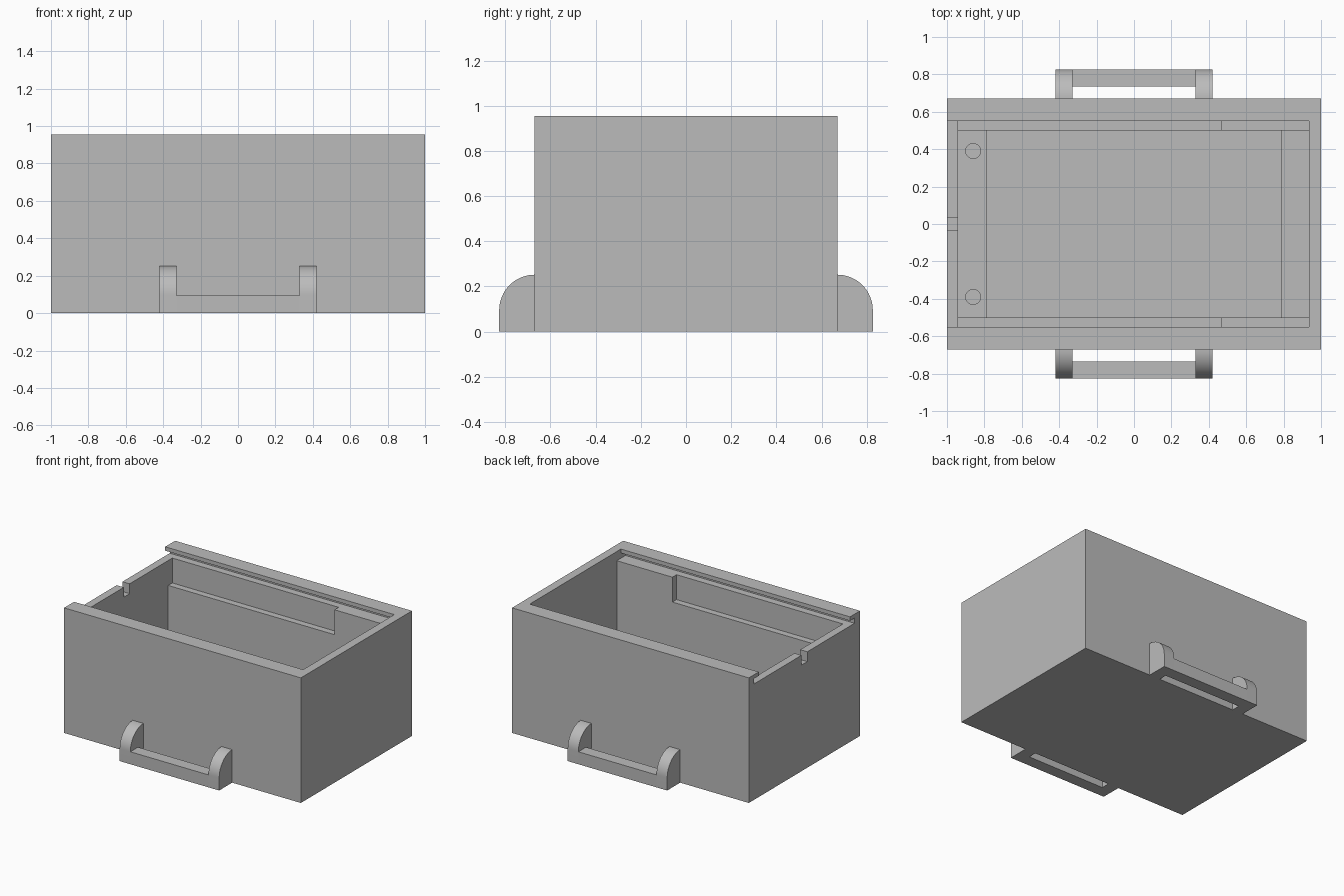
import bpy, bmesh, math

default = bpy.data.objects.get("Cube")
if default:
    bpy.data.objects.remove(default, do_unlink=True)

grey = bpy.data.materials.new("plain_grey")
grey.use_nodes = True
colour = (0.5, 0.5, 0.5, 1)
grey.diffuse_color = colour
grey.node_tree.nodes["Principled BSDF"].inputs["Base Color"].default_value = colour


def add_object(name, bm):
    bmesh.ops.recalc_face_normals(bm, faces=bm.faces)
    mesh = bpy.data.meshes.new(name)
    bm.to_mesh(mesh)
    bm.free()
    mesh.materials.append(grey)
    obj = bpy.data.objects.new(name, mesh)
    bpy.context.collection.objects.link(obj)
    return obj


def box(name, xs, ys, zs):
    bm = bmesh.new()
    bmesh.ops.create_cube(bm, size=1)
    for v in bm.verts:
        v.co = [r[0] if c < 0 else r[1] for c, r in zip(v.co, (xs, ys, zs))]
    return add_object(name, bm)


def prism(name, profile, x0, x1):
    """Extrude a (y, z) outline along x."""
    bm = bmesh.new()
    face = bm.faces.new([bm.verts.new((x0, y, z)) for y, z in profile])
    moved = bmesh.ops.extrude_face_region(bm, geom=[face])["geom"]
    verts = [g for g in moved if isinstance(g, bmesh.types.BMVert)]
    bmesh.ops.translate(bm, verts=verts, vec=(x1 - x0, 0, 0))
    return add_object(name, bm)


def select(obj):
    bpy.ops.object.select_all(action='DESELECT')
    obj.select_set(True)
    bpy.context.view_layer.objects.active = obj


def cut(target, cutter):
    cutter.hide_render = True
    mod = target.modifiers.new("cut", 'BOOLEAN')
    mod.operation = 'DIFFERENCE'
    mod.solver = 'EXACT'
    mod.object = cutter
    select(target)
    bpy.ops.object.modifier_apply(modifier=mod.name)
    bpy.data.objects.remove(cutter, do_unlink=True)


W, D, H = 1.0, 0.67, 0.955       # half width, half depth, height
RAIL, FLOOR, STEP = 0.885, 0.06, 0.2

# Open box: main cavity, then the lid slot that runs out of the right end
body = box("box_body", (-W, W), (-D, D), (0, H))
cut(body, box("cavity", (-0.785, 0.785), (-0.5, 0.5), (FLOOR, H + 0.1)))
cut(body, box("cavity_upper", (-0.94, 0.935), (-0.5, 0.5), (STEP, H + 0.1)))

# T-shaped lid channel with overhanging lips
lid_half = [(0.605, RAIL), (0.605, 0.925), (0.55, 0.925), (0.55, H + 0.1)]
outline = lid_half + [(-y, z) for y, z in reversed(lid_half)]
cut(body, prism("lid_channel", outline, -W - 0.1, 0.935))

# Shallow recess in both long walls
for side in (-1, 1):
    ys = sorted((side * 0.45, side * 0.55))
    cut(body, box("wall_recess", (-0.94, 0.465), ys, (0.695, H)))

# Finger notch in the lowered end wall
cut(body, box("end_notch", (-W - 0.1, -0.9), (-0.035, 0.035), (0.81, H)))

# Two round holes in the end step
for side in (-1, 1):
    bm = bmesh.new()
    bmesh.ops.create_cone(bm, cap_ends=True, segments=32,
                          radius1=0.04, radius2=0.04, depth=0.2)
    bmesh.ops.translate(bm, verts=bm.verts, vec=(-0.86, side * 0.39, STEP))
    cut(body, add_object("hole", bm))

# Handles on the front and back: rounded ends joined by a low bar
R, BAR = 0.157, 0.095
for label, side in (("front", -1), ("back", 1)):
    arc = [(D + R * math.sin(a), BAR + R * math.cos(a))
           for a in (math.pi / 2 * i / 16 for i in range(17))]
    profile = [(D - 0.02, 0), (D - 0.02, BAR + R)] + arc + [(D + R, 0)]
    profile = [(side * y, z) for y, z in profile]
    for end, x0 in (("right", -0.42), ("left", 0.33)):
        lug = prism(f"{label}_handle_{end}_end", profile, x0, x0 + 0.09)
        select(lug)
        bpy.ops.object.shade_smooth_by_angle(angle=math.radians(30))
    ys = sorted((side * (D + 0.065), side * (D + R)))
    box(f"{label}_handle_bar", (-0.33, 0.33), ys, (0, BAR))
